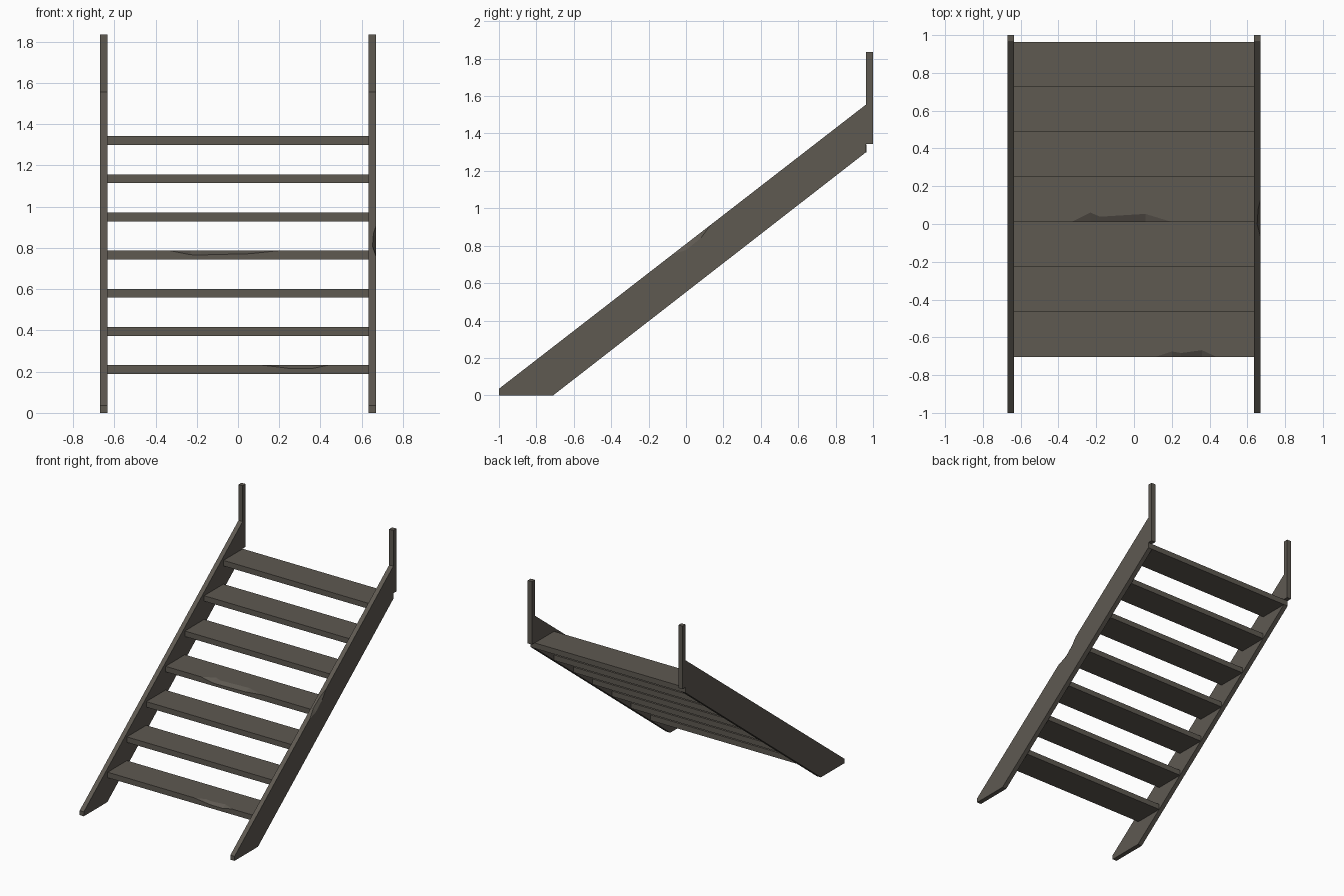
import bpy, bmesh

if "Cube" in bpy.data.objects:
    bpy.data.objects.remove(bpy.data.objects["Cube"])

wood = bpy.data.materials.new("dark weathered wood")
wood.diffuse_color = (0.112, 0.100, 0.083, 1)
wood.use_nodes = True
wood.node_tree.nodes["Principled BSDF"].inputs["Base Color"].default_value = wood.diffuse_color

X_IN, X_OUT = 0.634, 0.67
Y_END = 0.963


def finish(name, bm):
    bmesh.ops.remove_doubles(bm, verts=bm.verts, dist=1e-5)
    bmesh.ops.triangulate(bm, faces=[f for f in bm.faces if len(f.verts) > 4])
    bmesh.ops.recalc_face_normals(bm, faces=bm.faces)
    me = bpy.data.meshes.new(name)
    bm.to_mesh(me)
    bm.free()
    me.materials.append(wood)
    ob = bpy.data.objects.new(name, me)
    bpy.context.collection.objects.link(ob)
    return ob


def face(bm, pts):
    bm.faces.new([bm.verts.new(p) for p in pts])


# Tread: five-point section lofted along x, chips cut the front top edge
def tread(name, yf, zt, chips=()):
    yb, zb = yf + 0.238, zt - 0.043
    stations = [(-X_IN, 0, 0), *chips, (X_IN, 0, 0)]
    rings = [[(x, yf, zb), (x, yb, zb), (x, yb, zt), (x, yf + a, zt), (x, yf, zt - b)]
             for x, a, b in stations]
    bm = bmesh.new()
    for r, s in zip(rings, rings[1:]):
        for i in range(5):
            j = (i + 1) % 5
            quad = []
            for p in (r[i], r[j], s[j], s[i]):
                if p not in quad:
                    quad.append(p)
            if len(quad) > 2:
                face(bm, quad)
    for end in (rings[0], rings[-1]):
        face(bm, end[:4])
    finish(name, bm)


worn = {
    0: [(0.11, 0, 0), (0.20, 0.03, 0.010), (0.25, 0.022, 0.017),
        (0.36, 0.037, 0.017), (0.44, 0, 0)],
    3: [(-0.33, 0, 0), (-0.23, 0.05, 0.020), (-0.18, 0.028, 0.021),
        (0.06, 0.043, 0.015), (0.20, 0, 0)],
}
for i in range(7):
    tread(f"tread_{i + 1}", -0.705 + i * 0.2385, 0.232 + i * 0.185, worn.get(i, ()))


# Stringer: slanted side board, optionally with a chip in its outer top edge
def stringer(name, side, chipped):
    prof = [(-1, 0), (-0.71, 0), (Y_END, 1.30), (Y_END, 1.555), (-1, 0.035)]

    def edge(y):
        return 0.035 + (y + 1) * (1.52 / (Y_END + 1))
    ys = [0.13, 0.08, 0.0, -0.07] if chipped else []
    dip, inset = [0, 0.03, 0.033, 0], [0, 0.013, 0.018, 0]
    low = [(side * X_OUT, y, edge(y) - d) for y, d in zip(ys, dip)]
    top = [(side * (X_OUT - d), y, edge(y)) for y, d in zip(ys, inset)]
    outer = [(side * X_OUT, y, z) for y, z in prof]
    inner = [(side * X_IN, y, z) for y, z in prof]
    bm = bmesh.new()
    face(bm, outer[:4] + low + outer[4:])
    face(bm, inner)
    for a, b in ((0, 1), (1, 2), (2, 3), (4, 0)):
        face(bm, [outer[a], outer[b], inner[b], inner[a]])
    face(bm, [outer[3]] + top + [outer[4], inner[4], inner[3]])
    if chipped:
        face(bm, [low[0], low[1], top[1]])
        face(bm, [low[1], low[2], top[2], top[1]])
        face(bm, [low[2], low[3], top[2]])
    finish(name, bm)


# Post: short upright at the top of each stringer
def post(name, side):
    bm = bmesh.new()
    bmesh.ops.create_cube(bm, size=1)
    for v in bm.verts:
        v.co = (side * (X_OUT if v.co.x > 0 else X_IN),
                1.0 if v.co.y > 0 else Y_END,
                1.835 if v.co.z > 0 else 1.343)
    finish(name, bm)


for label, side in (("left", -1), ("right", 1)):
    stringer(label + "_stringer", side, side > 0)
    post(label + "_post", side)
